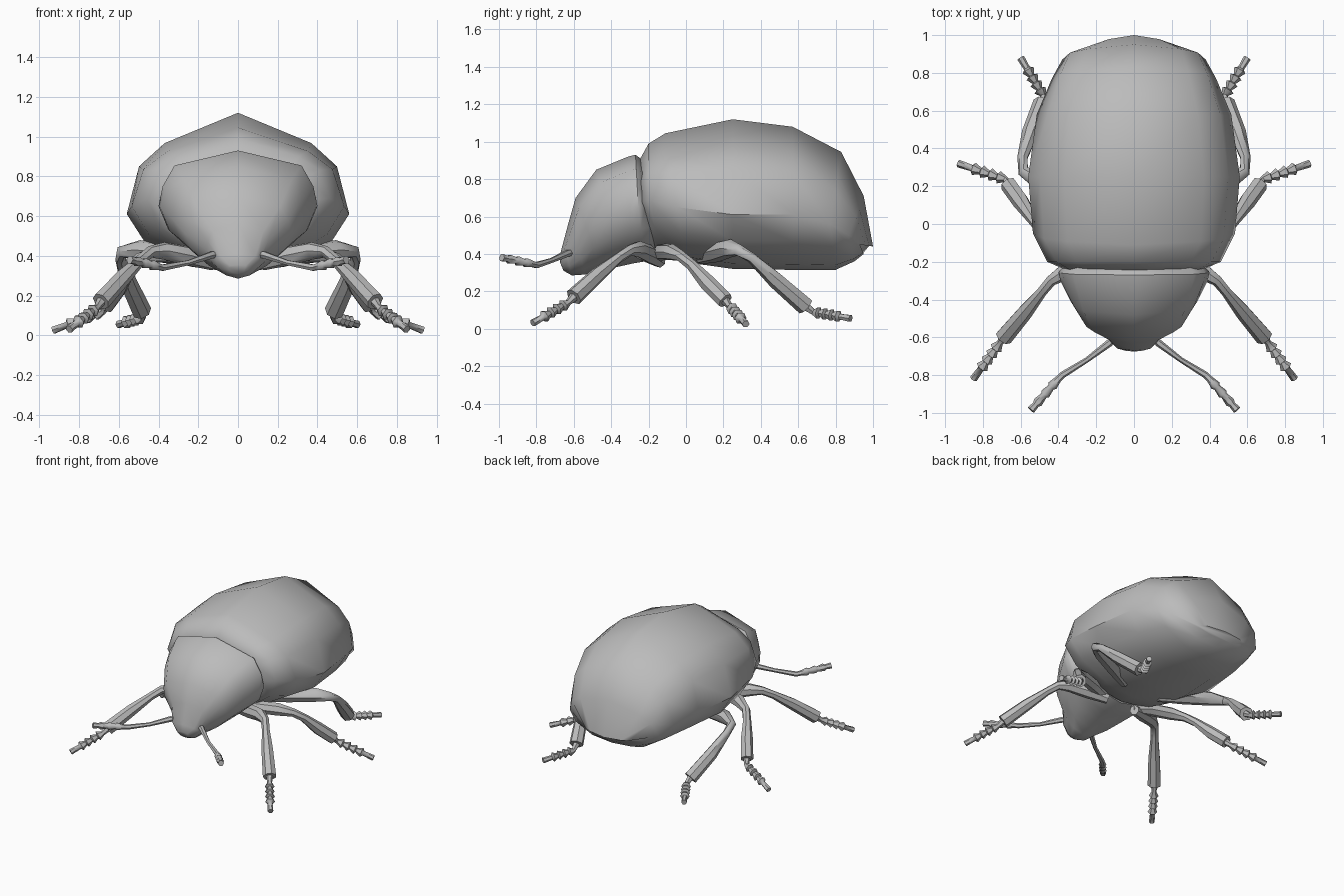
import bpy, bmesh, math
from mathutils import Vector

shell = bpy.data.materials.new("plain_grey")
shell.diffuse_color = (0.5, 0.5, 0.5, 1)


def finish(name, rings, mirror=False, angle=45):
    """Skin closed rings of points into one capped, smooth object."""
    bm = bmesh.new()
    vs = [[bm.verts.new(p) for p in ring] for ring in rings]
    n = len(vs[0])
    for a, b in zip(vs, vs[1:]):
        for i in range(n):
            j = (i + 1) % n
            bm.faces.new((a[i], a[j], b[j], b[i]))
    bm.faces.new(vs[0])
    bm.faces.new(vs[-1])
    bmesh.ops.recalc_face_normals(bm, faces=bm.faces)
    me = bpy.data.meshes.new(name)
    bm.to_mesh(me)
    bm.free()
    me.materials.append(shell)
    ob = bpy.data.objects.new(name, me)
    bpy.context.collection.objects.link(ob)
    if mirror:
        ob.modifiers.new("mirror", 'MIRROR').use_mirror_merge = False
    bpy.ops.object.select_all(action='DESELECT')
    ob.select_set(True)
    bpy.context.view_layer.objects.active = ob
    bpy.ops.object.shade_smooth_by_angle(angle=math.radians(angle))
    return ob


def loft(name, half, sections, angle=45):
    """Sections: top y z, side y z, half width, bottom y z."""
    outline = half + [(-u, v) for u, v in half[-2:0:-1]]
    rings = []
    for yt, zt, ys, zs, w, yb, zb in sections:
        ring = []
        for u, v in outline:
            ye, ze = (yt, zt) if v >= 0 else (yb, zb)
            t = abs(v)
            ring.append((u * w, ys + (ye - ys) * t, zs + (ze - zs) * t))
        rings.append(ring)
    return finish(name, rings, angle=angle)


def tube(name, path, sides=7):
    """Limb through (x, y, z, radius) points, mirrored across x."""
    pts = [Vector(p[:3]) for p in path]
    rings = []
    for i, p in enumerate(pts):
        d = (pts[min(i + 1, len(pts) - 1)] - pts[max(i - 1, 0)]).normalized()
        side = d.cross(Vector((0, 0, 1))).normalized()
        up = side.cross(d)
        r = path[i][3]
        rings.append([p + r * (math.cos(a) * side + math.sin(a) * up)
                      for a in (2 * math.pi * k / sides for k in range(sides))])
    return finish(name, rings, mirror=True, angle=50)


def flared(start, end, count, thin, wide, tail):
    """Path of flared segments ending in a thin straight tail."""
    a, b = Vector(start), Vector(end)
    out = []
    step = (1 - tail) / count
    for i in range(count):
        out.append((*a.lerp(b, i * step), thin))
        out.append((*a.lerp(b, (i + 0.82) * step), wide))
    out.append((*a.lerp(b, 1 - tail + 0.02), thin))
    out.append((*b, thin * 1.2))
    return out


# Domed wing case and belly
loft("wing_case",
     [(0, 1), (0.66, 0.70), (0.89, 0.47), (1, 0), (0.84, -0.48), (0.45, -0.9), (0, -1)],
     [(-0.25, 0.90, -0.235, 0.68, 0.38, -0.16, 0.40),
      (-0.20, 0.99, -0.20, 0.69, 0.46, -0.13, 0.38),
      (-0.11, 1.045, -0.05, 0.65, 0.535, 0.0, 0.355),
      (0.25, 1.12, 0.25, 0.61, 0.56, 0.25, 0.32),
      (0.57, 1.08, 0.58, 0.61, 0.515, 0.55, 0.315),
      (0.83, 0.945, 0.77, 0.56, 0.435, 0.80, 0.315),
      (0.95, 0.71, 0.87, 0.50, 0.38, 0.90, 0.36),
      (1.0, 0.44, 0.93, 0.45, 0.20, 0.95, 0.40)])

# Thorax shield running into the head
loft("thorax_and_head",
     [(0, 1), (0.8, 0.73), (0.95, 0.35), (1, 0), (0.88, -0.4), (0.55, -0.8), (0, -1)],
     [(-0.23, 0.90, -0.22, 0.65, 0.37, -0.15, 0.38),
      (-0.27, 0.93, -0.255, 0.65, 0.40, -0.22, 0.36),
      (-0.31, 0.92, -0.30, 0.64, 0.39, -0.28, 0.35),
      (-0.48, 0.85, -0.41, 0.59, 0.335, -0.37, 0.33),
      (-0.59, 0.70, -0.52, 0.51, 0.265, -0.46, 0.31),
      (-0.63, 0.56, -0.575, 0.43, 0.16, -0.54, 0.29),
      (-0.67, 0.41, -0.63, 0.37, 0.11, -0.61, 0.285),
      (-0.675, 0.355, -0.665, 0.34, 0.05, -0.655, 0.31)], angle=50)

# Legs: thigh and shin path, then shin end and foot tip
legs = {
    "front": ([(0.12, -0.14, 0.36, 0.035), (0.25, -0.20, 0.40, 0.05), (0.37, -0.255, 0.425, 0.045),
               (0.44, -0.30, 0.42, 0.03), (0.49, -0.36, 0.38, 0.028),
               (0.58, -0.47, 0.29, 0.042), (0.69, -0.60, 0.17, 0.048)],
              (0.71, -0.63, 0.14), (0.85, -0.82, 0.03)),
    "middle": ([(0.12, -0.16, 0.38, 0.03), (0.25, -0.13, 0.41, 0.045), (0.40, -0.08, 0.41, 0.045),
                (0.49, -0.03, 0.39, 0.03), (0.54, 0.03, 0.34, 0.03),
                (0.60, 0.12, 0.24, 0.045), (0.665, 0.21, 0.15, 0.045)],
               (0.68, 0.235, 0.12), (0.93, 0.32, 0.025)),
    "hind": ([(0.15, 0.08, 0.38, 0.035), (0.32, 0.16, 0.41, 0.055), (0.50, 0.23, 0.43, 0.05),
              (0.585, 0.28, 0.42, 0.032), (0.59, 0.35, 0.38, 0.028),
              (0.55, 0.48, 0.26, 0.045), (0.485, 0.64, 0.12, 0.05)],
             (0.48, 0.68, 0.09), (0.60, 0.88, 0.055)),
}
for name, (limb, ankle, tip) in legs.items():
    tube(name + "_legs", limb)
    tube(name + "_feet", [(*limb[-1][:3], 0.025)] + flared(ankle, tip, 4, 0.017, 0.034, 0.3), 6)

# Feelers with segmented clubs
tube("feelers", [(0.09, -0.59, 0.40, 0.012), (0.13, -0.63, 0.405, 0.02), (0.25, -0.72, 0.365, 0.014),
                 (0.38, -0.80, 0.34, 0.018)]
     + flared((0.40, -0.82, 0.345), (0.545, -0.985, 0.38), 3, 0.018, 0.027, 0.2), 6)
